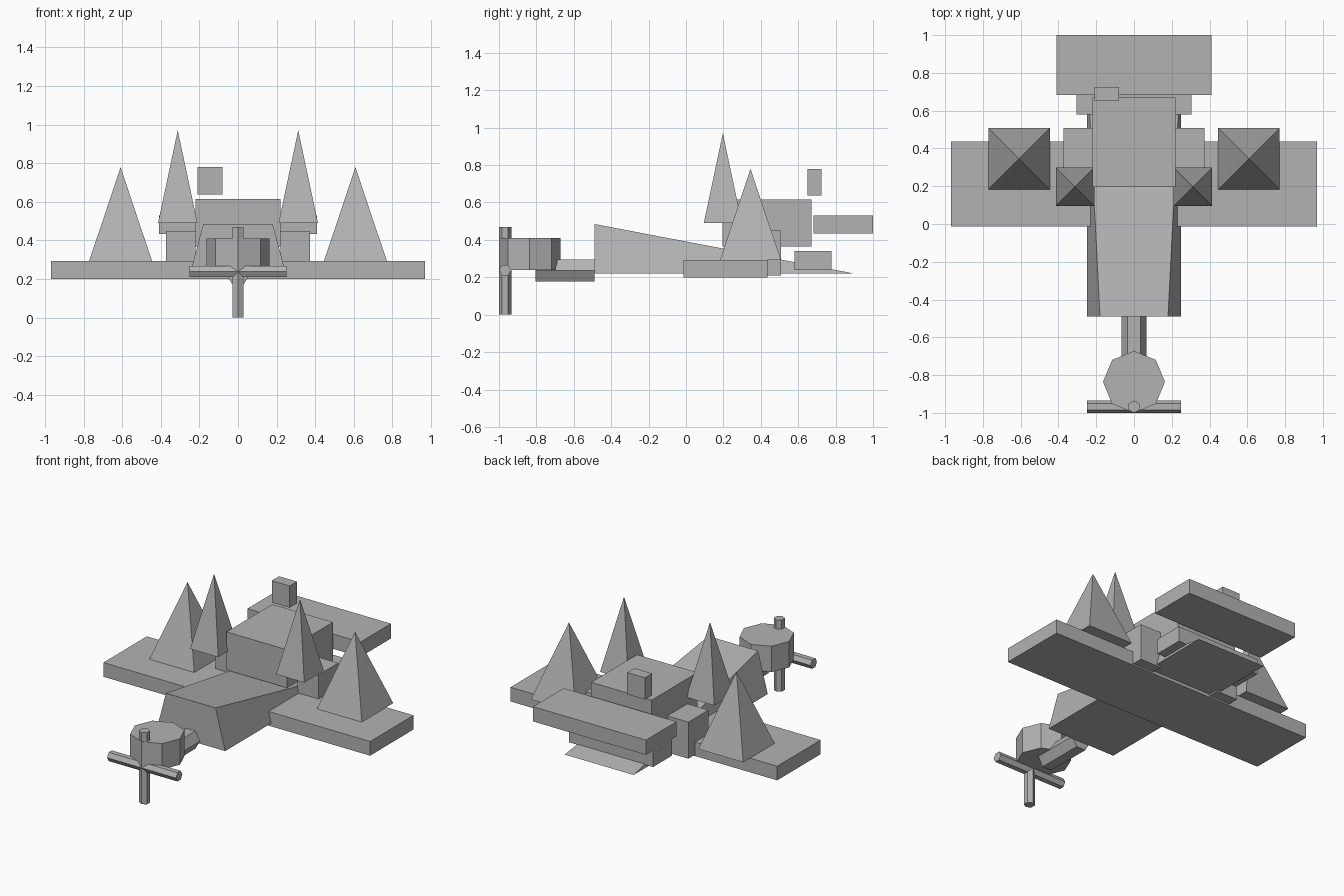
import bpy, math

if "Cube" in bpy.data.objects:
    bpy.data.objects.remove(bpy.data.objects["Cube"])

grey = bpy.data.materials.new("plain grey")
grey.diffuse_color = (0.45, 0.45, 0.45, 1)
grey.use_nodes = True
grey.node_tree.nodes["Principled BSDF"].inputs["Base Color"].default_value = grey.diffuse_color


def mesh(name, verts, faces):
    me = bpy.data.meshes.new(name)
    me.from_pydata(verts, [], faces)
    me.materials.append(grey)
    ob = bpy.data.objects.new(name, me)
    bpy.context.collection.objects.link(ob)
    return ob


def box(name, x0, x1, y0, y1, z0, z1):
    verts = [(x, y, z) for z in (z0, z1)
             for x, y in ((x0, y0), (x1, y0), (x1, y1), (x0, y1))]
    return mesh(name, verts, [(3, 2, 1, 0), (4, 5, 6, 7), (0, 1, 5, 4),
                              (1, 2, 6, 5), (2, 3, 7, 6), (3, 0, 4, 7)])


def pyramid(name, cx, cy, half, z0, z1):
    verts = [(cx - half, cy - half, z0), (cx + half, cy - half, z0),
             (cx + half, cy + half, z0), (cx - half, cy + half, z0), (cx, cy, z1)]
    return mesh(name, verts, [(3, 2, 1, 0), (0, 1, 4), (1, 2, 4), (2, 3, 4), (3, 0, 4)])


def prism(name, sides, radius, length, centre, rot=(0, 0, 0), turn=0):
    """Flat-sided cylinder along its local z, first corner at angle `turn`."""
    ring = [(radius * math.cos(turn + 2 * math.pi * i / sides),
             radius * math.sin(turn + 2 * math.pi * i / sides)) for i in range(sides)]
    verts = [(x, y, z) for z in (-length / 2, length / 2) for x, y in ring]
    faces = [tuple(reversed(range(sides))), tuple(range(sides, 2 * sides))]
    faces += [(i, (i + 1) % sides, sides + (i + 1) % sides, sides + i) for i in range(sides)]
    ob = mesh(name, verts, faces)
    ob.location, ob.rotation_euler = centre, rot
    return ob


# Wing, cabin and tail blocks
box("main_wing", -0.968, 0.968, -0.013, 0.437, 0.2, 0.293)
box("cabin", -0.22, 0.22, 0.195, 0.67, 0.365, 0.615)
box("tail_plane", -0.41, 0.41, 0.683, 1.0, 0.433, 0.53)
box("tail_support", -0.305, 0.305, 0.58, 0.778, 0.24, 0.34)
box("roof_block", -0.21, -0.08, 0.65, 0.725, 0.637, 0.78)

# Tapered wedge fuselage, top corners running down to the rear edge
mesh("fuselage",
     [(-0.25, -0.49, 0.22), (0.25, -0.49, 0.22), (0.18, -0.49, 0.485),
      (-0.18, -0.49, 0.485), (-0.25, 0.9, 0.22), (0.25, 0.9, 0.22)],
     [(0, 1, 2, 3), (0, 4, 5, 1), (3, 2, 5, 4), (1, 5, 2), (0, 3, 4)])

# Mirrored side blocks and spikes
for side, s in (("left", -1), ("right", 1)):
    xs = sorted((s * 0.22, s * 0.373))
    box(side + "_side_block", xs[0], xs[1], 0.3, 0.508, 0.21, 0.45)
    pyramid(side + "_wing_spike", s * 0.608, 0.345, 0.163, 0.293, 0.78)
    pyramid(side + "_inner_spike", s * 0.312, 0.197, 0.102, 0.49, 0.97)

# Nose: shaft, octagonal engine, crossed propeller blades
q = math.pi / 2
prism("nose_shaft", 6, 0.067, 0.315, (0, -0.6475, 0.236), (q, 0, 0))
prism("engine", 8, 0.164, 0.17, (0, -0.836, 0.325))
prism("upright_blade", 6, 0.033, 0.47, (0, -0.967, 0.235), turn=q)
prism("cross_blade", 6, 0.033, 0.5, (0, -0.967, 0.238), (0, q, 0), turn=q)
